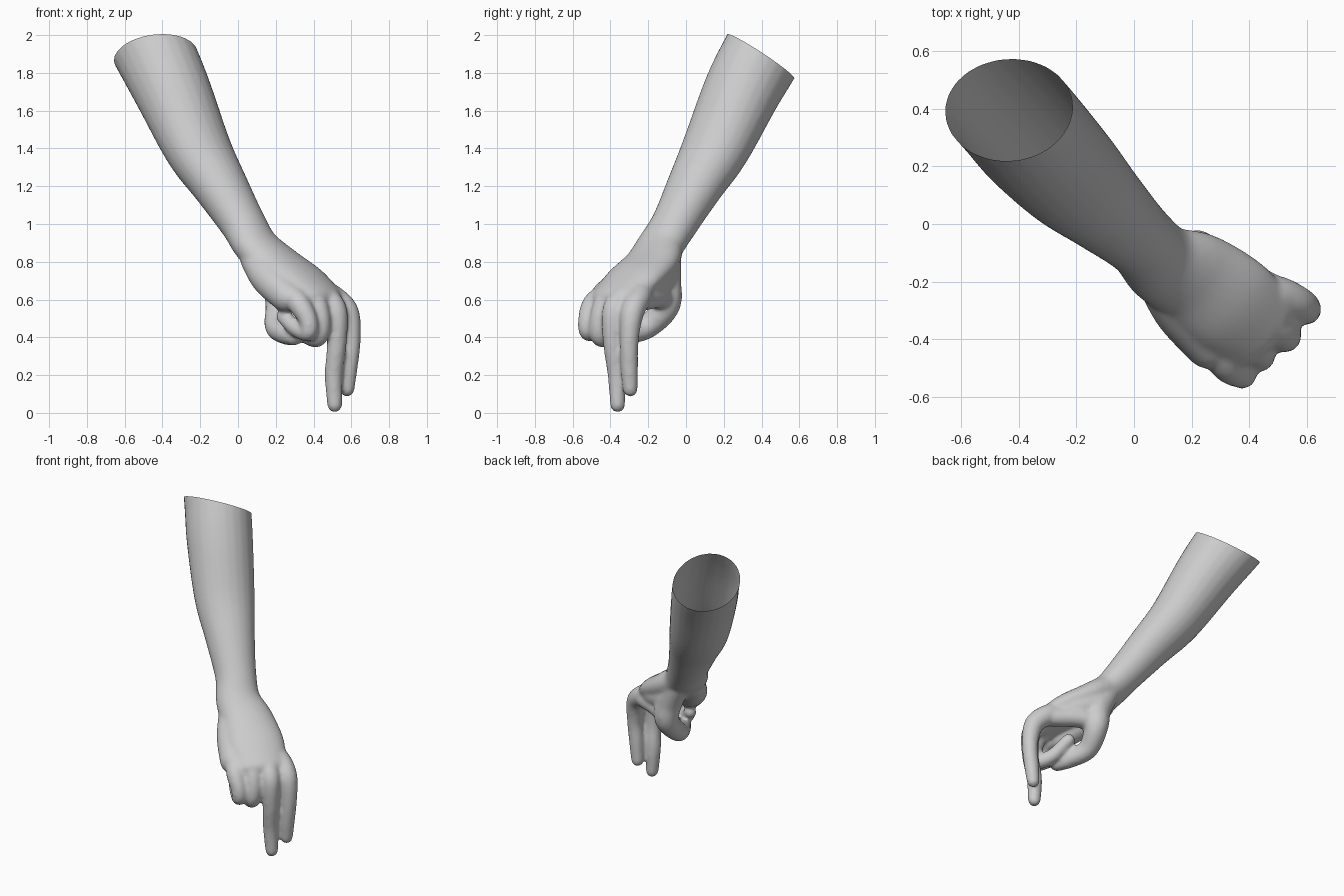
import bpy, bmesh, math
from mathutils import Vector

ACROSS = Vector((0.66, 0.75, 0.0)).normalized()   # direction from little finger to index
RING = 24


def catmull(p0, p1, p2, p3, t):
    return [0.5 * (2 * b + (c - a) * t + (2 * a - 5 * b + 4 * c - d) * t * t
                   + (3 * b - a - 3 * c + d) * t ** 3)
            for a, b, c, d in zip(p0, p1, p2, p3)]


def limb(bm, pts, side=ACROSS, steps=6):
    """Loft a round-ended tube through (x, y, z, half width, half thickness)."""
    pts = [p if len(p) == 5 else (*p, p[3]) for p in pts]
    ext = [pts[0]] + pts + [pts[-1]]
    samples = [catmull(*ext[i:i + 4], k / steps)
               for i in range(len(pts) - 1) for k in range(steps)] + [list(pts[-1])]
    pos = [Vector(s[:3]) for s in samples]
    n = len(pos)
    tan = [(pos[min(i + 1, n - 1)] - pos[max(i - 1, 0)]).normalized() for i in range(n)]
    sections = [(pos[i], tan[i], samples[i][3], samples[i][4]) for i in range(n)]

    def cap(sec, sign):
        p, t, a, b = sec
        return [(p + t * sign * min(a, b) * math.sin(q), t, a * math.cos(q), b * math.cos(q))
                for q in (0.35, 0.7, 1.05, 1.4)]
    sections = cap(sections[0], -1)[::-1] + sections + cap(sections[-1], 1)

    rings = []
    for p, t, a, b in sections:
        u = (side - t * side.dot(t)).normalized()
        v = t.cross(u)
        rings.append([bm.verts.new(p + u * a * math.cos(w) + v * b * math.sin(w))
                      for w in (2 * math.pi * k / RING for k in range(RING))])
    for r0, r1 in zip(rings, rings[1:]):
        for k in range(RING):
            j = (k + 1) % RING
            bm.faces.new((r0[k], r0[j], r1[j], r1[k]))
    bm.faces.new(rings[0][::-1])
    bm.faces.new(rings[-1])


bm = bmesh.new()

# Forearm, wrist and back of the hand
limb(bm, [(-0.55, 0.52, 2.10, 0.205, 0.22), (-0.435, 0.398, 1.89, 0.208, 0.217),
          (-0.345, 0.295, 1.70, 0.208, 0.20), (-0.213, 0.158, 1.40, 0.19, 0.167),
          (-0.093, 0.047, 1.20, 0.157, 0.139), (0.027, -0.062, 1.00, 0.13, 0.115),
          (0.10, -0.138, 0.88, 0.143, 0.103), (0.21, -0.19, 0.785, 0.168, 0.10),
          (0.335, -0.283, 0.70, 0.182, 0.088), (0.44, -0.37, 0.61, 0.16, 0.07)])
# Heel of the hand below the little finger
limb(bm, [(0.09, -0.205, 0.81, 0.078), (0.16, -0.305, 0.71, 0.09), (0.26, -0.42, 0.615, 0.085)])
# Thumb curling across the palm
limb(bm, [(0.135, -0.105, 0.84, 0.08), (0.205, -0.11, 0.70, 0.085), (0.22, -0.105, 0.57, 0.075),
          (0.205, -0.20, 0.46, 0.064), (0.25, -0.31, 0.42, 0.057), (0.295, -0.40, 0.40, 0.045)],
     Vector((1, 0, 0)))
# Webbing between thumb and index finger
limb(bm, [(0.20, -0.115, 0.73, 0.09), (0.325, -0.17, 0.69, 0.085), (0.45, -0.245, 0.63, 0.065)])
limb(bm, [(0.22, -0.115, 0.60, 0.07), (0.32, -0.15, 0.615, 0.062), (0.47, -0.23, 0.60, 0.06)])
# Index finger, straight down
limb(bm, [(0.42, -0.23, 0.655, 0.065), (0.51, -0.25, 0.605, 0.066), (0.58, -0.285, 0.53, 0.062),
          (0.60, -0.30, 0.39, 0.05), (0.588, -0.30, 0.25, 0.047), (0.577, -0.295, 0.125, 0.04)])
# Middle finger, straight down
limb(bm, [(0.40, -0.31, 0.65, 0.065), (0.47, -0.345, 0.605, 0.066), (0.52, -0.385, 0.53, 0.06),
          (0.523, -0.387, 0.37, 0.052), (0.507, -0.367, 0.20, 0.048), (0.512, -0.362, 0.042, 0.04)])
# Ring finger, folded into the palm
limb(bm, [(0.34, -0.36, 0.65, 0.062), (0.41, -0.425, 0.585, 0.06), (0.437, -0.457, 0.48, 0.054),
          (0.42, -0.45, 0.40, 0.052), (0.36, -0.37, 0.42, 0.046), (0.31, -0.27, 0.51, 0.042)])
# Little finger, folded into the palm
limb(bm, [(0.28, -0.42, 0.63, 0.062), (0.325, -0.49, 0.575, 0.06), (0.372, -0.522, 0.49, 0.05),
          (0.37, -0.515, 0.425, 0.047), (0.305, -0.455, 0.45, 0.044), (0.24, -0.39, 0.51, 0.038)])

bmesh.ops.recalc_face_normals(bm, faces=bm.faces)
mesh = bpy.data.meshes.new("arm")
bm.to_mesh(mesh)
bm.free()
arm = bpy.data.objects.new("arm", mesh)
bpy.context.scene.collection.objects.link(arm)

# Fuse the parts into one skin and soften the joins
remesh = arm.modifiers.new("fuse", 'REMESH')
remesh.mode = 'VOXEL'
remesh.voxel_size = 0.011
soften = arm.modifiers.new("soften", 'SMOOTH')
soften.factor = 0.5
soften.iterations = 10
deps = bpy.context.evaluated_depsgraph_get()
skin = bpy.data.meshes.new_from_object(arm.evaluated_get(deps))
arm.modifiers.clear()
arm.data = skin

# Slice the forearm open below the elbow
bm = bmesh.new()
bm.from_mesh(skin)
bmesh.ops.bisect_plane(bm, geom=bm.verts[:] + bm.edges[:] + bm.faces[:], dist=1e-5,
                       plane_co=(-0.43, 0.40, 1.885), plane_no=(-0.09, 0.546, 0.83),
                       clear_outer=True)
for f in bm.faces:
    f.smooth = True
bm.to_mesh(skin)
bm.free()
